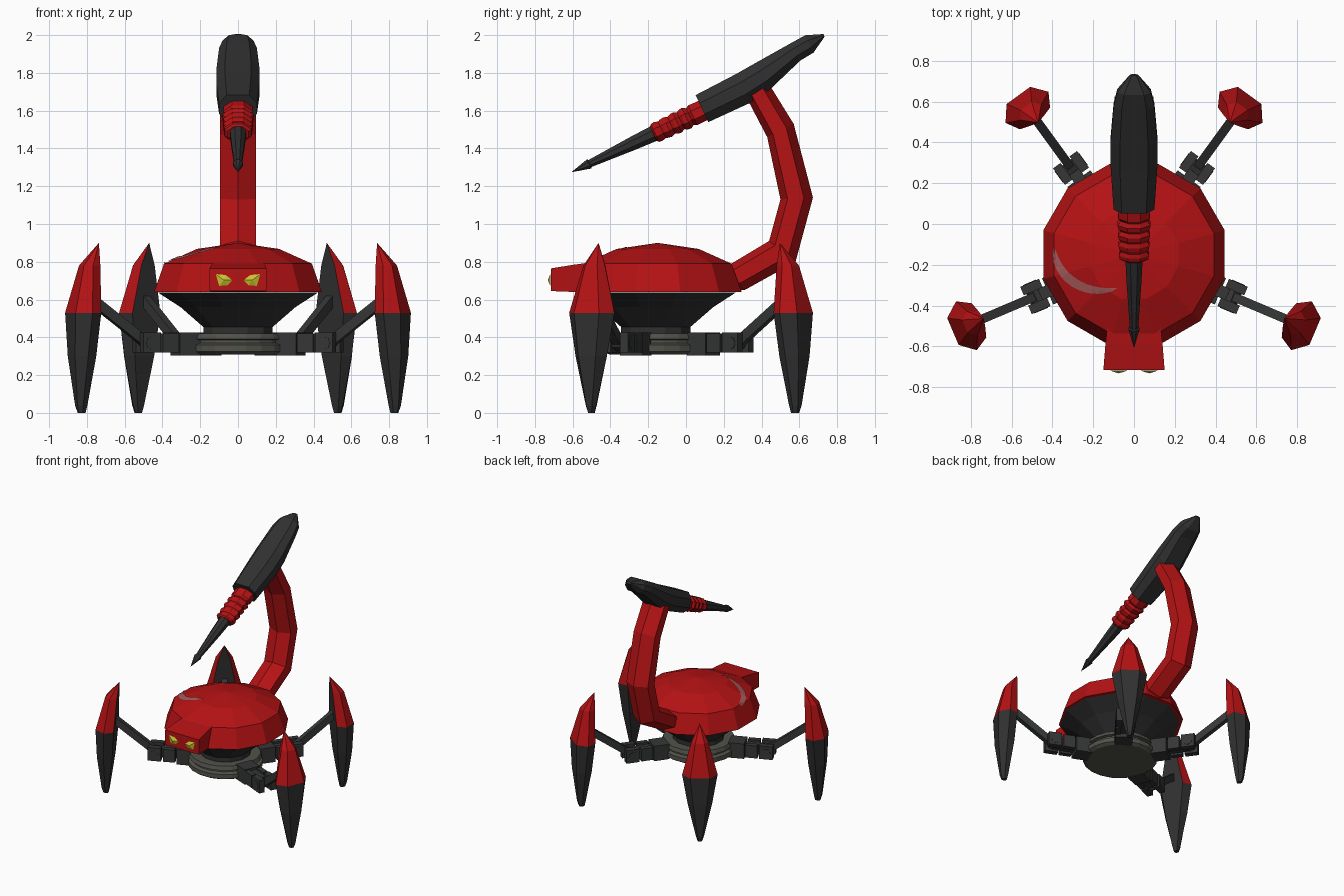
import bpy, bmesh, math
from mathutils import Vector, Matrix
from mathutils.bvhtree import BVHTree

if "Cube" in bpy.data.objects:
    bpy.data.objects.remove(bpy.data.objects["Cube"])


def material(name, rgb):
    m = bpy.data.materials.new(name)
    m.diffuse_color = (*rgb, 1)
    m.use_nodes = True
    m.node_tree.nodes["Principled BSDF"].inputs["Base Color"].default_value = m.diffuse_color
    return m


RED = material("red", (0.46, 0.006, 0.007))
BLACK = material("black", (0.030, 0.030, 0.031))
JOINT = material("joint grey", (0.035, 0.037, 0.036))
GREY = material("base grey", (0.085, 0.084, 0.070))
YELLOW = material("eye yellow", (0.60, 0.55, 0.03))
SHINE = material("shine pink", (0.36, 0.10, 0.10))

CY = -0.15  # body centre on y


def finish(name, bm, mats, rule=None, solid=True):
    bmesh.ops.remove_doubles(bm, verts=bm.verts, dist=1e-5)
    if solid:
        bmesh.ops.recalc_face_normals(bm, faces=bm.faces)
    bm.normal_update()
    if rule:
        for f in bm.faces:
            f.material_index = rule(f)
    me = bpy.data.meshes.new(name)
    bm.to_mesh(me)
    bm.free()
    for m in mats:
        me.materials.append(m)
    ob = bpy.data.objects.new(name, me)
    bpy.context.collection.objects.link(ob)
    return ob


def loft(bm, rings):
    """Skin a list of closed rings and cap both ends."""
    vs = [[bm.verts.new(p) for p in r] for r in rings]
    n = len(vs[0])
    for a, b in zip(vs, vs[1:]):
        for i in range(n):
            j = (i + 1) % n
            bm.faces.new((a[i], a[j], b[j], b[i]))
    bm.faces.new(vs[0])
    bm.faces.new(vs[-1][::-1])


def lathe(name, profile, sides, cy, mat):
    bm = bmesh.new()
    ang = [math.tau * (i + 0.5) / sides for i in range(sides)]
    loft(bm, [[(r * math.cos(a), cy + r * math.sin(a), z) for a in ang] for r, z in profile])
    return finish(name, bm, [mat])


# Body: faceted dome, dark underside, round base
body = lathe("body_shell", [(0.46, 0.64), (0.405, 0.79), (0.225, 0.868), (0.0, 0.9)], 12, CY, RED)
lathe("body_underside", [(0.19, 0.40), (0.19, 0.455), (0.315, 0.56), (0.44, 0.638)], 12, CY - 0.01, BLACK)
lathe("base_disc", [(0.25, 0.31), (0.275, 0.325), (0.275, 0.36), (0.25, 0.37),
                    (0.25, 0.385), (0.27, 0.39), (0.26, 0.42)], 20, CY - 0.01, GREY)

# Head block
bm = bmesh.new()
loft(bm, [[(-w, y, lo), (w, y, lo), (w, y, hi), (-w, y, hi)]
          for y, w, lo, hi in [(-0.40, 0.12, 0.66, 0.81), (-0.59, 0.14, 0.64, 0.785),
                               (-0.715, 0.15, 0.645, 0.765)]])
finish("head", bm, [RED])

# Eyes: slanted, slightly domed plates
for s, side in ((-1, "left"), (1, "right")):
    bm = bmesh.new()
    rim = [(0.118, 0.735), (0.065, 0.73), (0.03, 0.703), (0.055, 0.675), (0.10, 0.672)]
    vs = [bm.verts.new((s * x, -0.718, z)) for x, z in rim]
    bm.faces.new(vs)
    mid = bm.verts.new((s * 0.075, -0.732, 0.703))
    for i in range(5):
        bm.faces.new((vs[i], vs[(i + 1) % 5], mid))
    finish(side + "_eye", bm, [YELLOW])

# Shine: crescent plate laid on the dome
tree = BVHTree.FromPolygons([v.co for v in body.data.vertices],
                            [p.vertices[:] for p in body.data.polygons])
bm = bmesh.new()
rows = []
N = 14
for i in range(N + 1):
    t = i / N
    a = math.radians(180 + 110 * t)
    row = []
    for k in (-1, 0, 1):
        r = 0.235 + k * 0.024 * math.sin(math.pi * t) ** 0.6
        x, y = -0.16 + r * math.cos(a) * 0.98, -0.115 + r * math.sin(a) * 0.9
        z = tree.ray_cast(Vector((x, y, 2)), Vector((0, 0, -1)))[0].z
        row.append(bm.verts.new((x, y, z + 0.006)))
    rows.append(row)
for a, b in zip(rows, rows[1:]):
    for k in (0, 1):
        bm.faces.new((a[k], b[k], b[k + 1], a[k + 1]))
finish("body_shine", bm, [SHINE], solid=False)

# Tail: ridged six-sided sections between inner and outer edge points
bm = bmesh.new()
rings = []
for iy, iz, oy, oz in [(0.12, 0.74, 0.20, 0.645), (0.24, 0.79, 0.31, 0.65), (0.44, 0.91, 0.58, 0.80),
                       (0.50, 1.13, 0.672, 1.14), (0.43, 1.46, 0.57, 1.53), (0.32, 1.67, 0.44, 1.74)]:
    p, q = Vector((0, iy, iz)), Vector((0, oy, oz))
    w = Vector((0.095, 0, 0))
    a, b = p.lerp(q, 0.22), p.lerp(q, 0.72)
    rings.append([p, a + w, b + w, q, b - w, a - w])
loft(bm, rings)
finish("tail", bm, [RED])

# Tail head: everything below lies on one sloping axis
AXIS, UP, ORIGIN = Vector((0, 0.905, 0.425)), Vector((0, -0.425, 0.905)), Vector((0, 0.085, 1.61))


def on_axis(x, t, n):
    return ORIGIN + AXIS * t + UP * n + Vector((x, 0, 0))


bm = bmesh.new()
rings = []
for t, lo, hi, w in [(0, -0.078, 0.08, 0.10), (0.24, -0.08, 0.09, 0.115), (0.37, -0.06, 0.10, 0.115),
                     (0.58, 0.01, 0.115, 0.10), (0.66, 0.018, 0.12, 0.082), (0.75, 0.07, 0.085, 0.02)]:
    h = hi - lo
    rings.append([on_axis(x * w, t, lo + h * k) for x, k in
                  [(0.6, 0), (1, 0.3), (1, 0.7), (0.6, 1), (-0.6, 1), (-1, 0.7), (-1, 0.3), (-0.6, 0)]])
loft(bm, rings)
finish("tail_head", bm, [BLACK])


def axis_lathe(name, profile, wide, mat):
    bm = bmesh.new()
    ang = [math.tau * (i + 0.5) / 8 for i in range(8)]
    loft(bm, [[on_axis(wide * r * math.cos(a), t, -0.01 + r * math.sin(a)) for a in ang] for t, r in profile])
    return finish(name, bm, [mat])


ribs = [(0.02, 0.06), (-0.06, 0.062)]
for i in range(4):
    t = -0.075 - i * 0.055
    ribs += [(t, 0.052), (t - 0.02, 0.065 - i * 0.002), (t - 0.04, 0.062 - i * 0.002)]
axis_lathe("tail_ribs", ribs + [(-0.29, 0.045)], 1.35, RED)
axis_lathe("stinger", [(-0.27, 0.046), (-0.40, 0.040), (-0.66, 0.022), (-0.665, 0.029), (-0.77, 0.0)], 1.0, BLACK)


# Legs: built along local +x (outward), then turned around the body centre
def box(bm, r0, r1, v, w, z0, z1):
    m = Matrix.Translation(((r0 + r1) / 2, v, (z0 + z1) / 2)) @ Matrix.Diagonal((r1 - r0, w, z1 - z0, 1))
    bmesh.ops.create_cube(bm, size=1, matrix=m)


def leg(name, degrees):
    turn = Matrix.Translation((0, CY, 0)) @ Matrix.Rotation(math.radians(degrees), 4, 'Z')

    # Hip: inner block, fork and axle
    bm = bmesh.new()
    box(bm, 0.24, 0.36, 0, 0.13, 0.305, 0.425)
    box(bm, 0.34, 0.50, 0, 0.06, 0.335, 0.405)
    for s in (-1, 1):
        box(bm, 0.37, 0.46, s * 0.05, 0.04, 0.32, 0.42)
        box(bm, 0.475, 0.575, s * 0.05, 0.045, 0.32, 0.425)
    bmesh.ops.create_cone(bm, cap_ends=True, segments=8, radius1=0.035, radius2=0.035, depth=0.15,
                          matrix=Matrix.Translation((0.525, 0, 0.37)) @ Matrix.Rotation(math.pi / 2, 4, 'X'))
    finish(name + "_hip", bm, [JOINT]).matrix_world = turn

    # Arm rising to the shell
    bm = bmesh.new()
    a, b = Vector((0.50, 0, 0.35)), Vector((0.86, 0, 0.615))
    n = Vector((-0.59, 0, 0.81)) * 0.026
    s = Vector((0, 0.022, 0))
    loft(bm, [[p + n + s, p + n - s, p - n - s, p - n + s] for p in (a, b)])
    finish(name + "_arm", bm, [JOINT]).matrix_world = turn

    # Blade-shaped foot: red outside above the widest ring, black elsewhere
    bm = bmesh.new()
    rings = []
    for z, out, mid, inn, hw in [(0.0, 0.018, 0, -0.018, 0.018), (0.04, 0.03, 0.003, -0.025, 0.03),
                                 (0.30, 0.058, 0, -0.058, 0.09), (0.53, 0.064, -0.008, -0.075, 0.13),
                                 (0.78, 0.0, -0.04, -0.09, 0.062), (0.9, -0.1, -0.1, -0.1, 0)]:
        rings.append([(0.9 + u, hw * k, z) for u, k in
                      [(out, 0.55), (mid, 1), (inn, 0.7), (inn, -0.7), (mid, -1), (out, -0.55)]])
    loft(bm, rings)
    finish(name + "_foot", bm, [BLACK, RED],
           lambda f: int(f.calc_center_median().z > 0.53 and f.normal.x > -0.8)).matrix_world = turn


for name, degrees in [("back_right_leg", 54), ("back_left_leg", 126),
                      ("front_right_leg", -23), ("front_left_leg", 203)]:
    leg(name, degrees)
